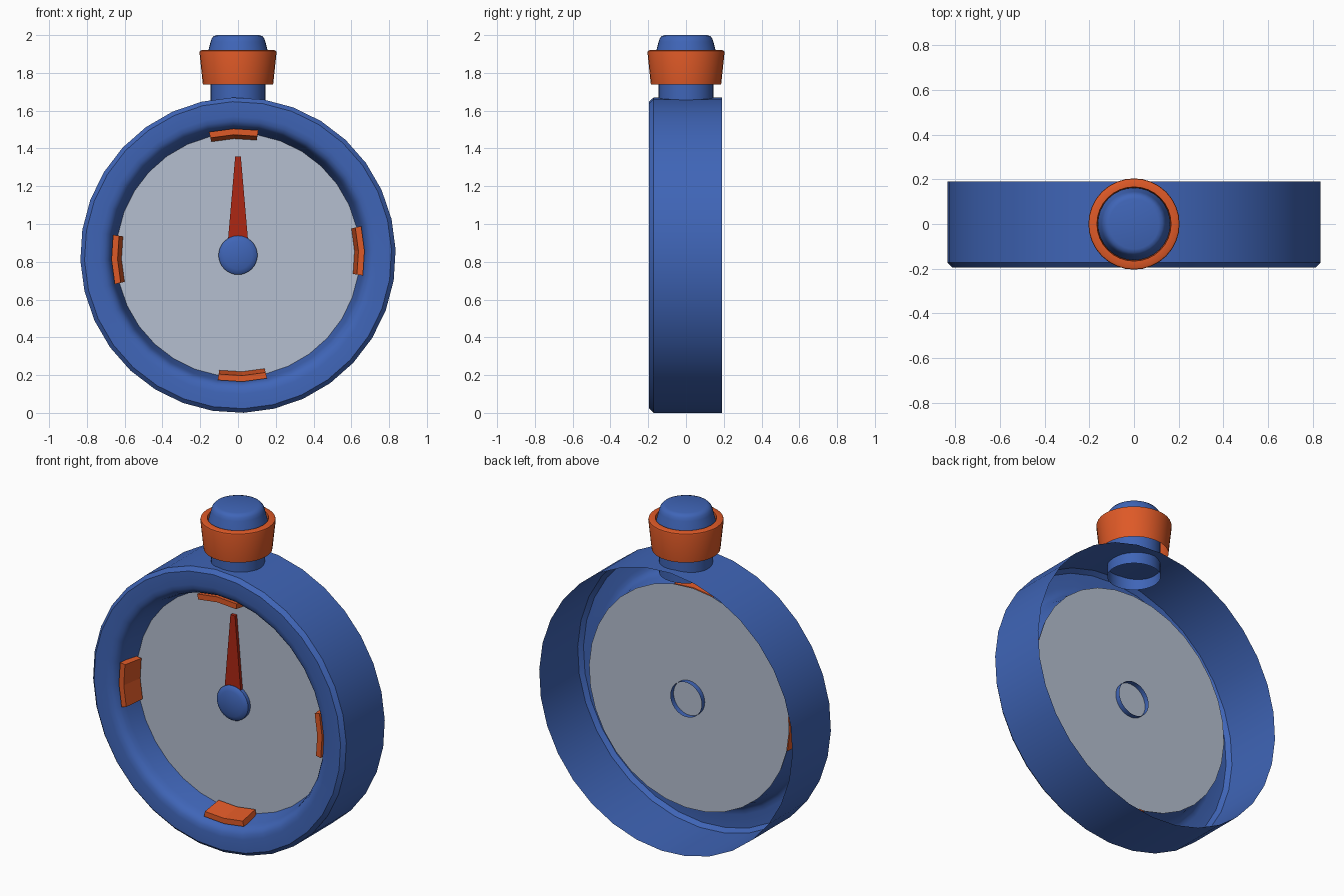
import bpy, bmesh, math

if "Cube" in bpy.data.objects:
    bpy.data.objects.remove(bpy.data.objects["Cube"])

CZ = 0.835                 # height of the dial centre
TURN = math.radians(2)     # slight twist of the case facets
SIDES = 32


def material(name, rgb):
    m = bpy.data.materials.new(name)
    m.diffuse_color = (*rgb, 1)
    m.use_nodes = True
    m.node_tree.nodes["Principled BSDF"].inputs["Base Color"].default_value = m.diffuse_color
    return m


blue = material("blue", (0.05, 0.13, 0.475))
orange = material("orange", (0.73, 0.10, 0.02))
red = material("red", (0.42, 0.02, 0.007))
grey = material("pale_grey", (0.46, 0.52, 0.63))


def finish(name, bm, mat, smooth=True):
    mesh = bpy.data.meshes.new(name)
    bm.to_mesh(mesh)
    bm.free()
    mesh.materials.append(mat)
    ob = bpy.data.objects.new(name, mesh)
    bpy.context.collection.objects.link(ob)
    if smooth:
        bpy.ops.object.select_all(action='DESELECT')
        ob.select_set(True)
        bpy.context.view_layer.objects.active = ob
        bpy.ops.object.shade_smooth_by_angle(angle=math.radians(32))
    return ob


def upright(r, h, a):      # spin around the z axis
    return (r * math.cos(a), r * math.sin(a), h)


def facing(r, h, a):       # spin around the dial axis, h points to the front
    return (r * math.cos(a), -h, CZ + r * math.sin(a))


def lathe(name, profile, mat, place, start=0.0, n=SIDES, cap_end=False):
    """Spin (radius, height) points into an open surface."""
    bm = bmesh.new()
    rings = [[bm.verts.new(place(r, h, start + 2 * math.pi * j / n)) for j in range(n)]
             for r, h in profile]
    for lo, hi in zip(rings, rings[1:]):
        for j in range(n):
            k = (j + 1) % n
            bm.faces.new((lo[j], lo[k], hi[k], hi[j]))
    if cap_end:
        bm.faces.new(rings[-1])
    return finish(name, bm, mat)


def arc_block(name, section, mat, middle, step, smooth=False):
    """Sweep a closed section through two facets of the case."""
    bm = bmesh.new()
    cuts = [[bm.verts.new(facing(r, h, middle + s * step)) for r, h in section]
            for s in (-1, 0, 1)]
    m = len(section)
    for a, b in zip(cuts, cuts[1:]):
        for i in range(m):
            k = (i + 1) % m
            bm.faces.new((a[i], b[i], b[k], a[k]))
    bm.faces.new(cuts[0])
    bm.faces.new(cuts[-1][::-1])
    bmesh.ops.recalc_face_normals(bm, faces=bm.faces)
    return finish(name, bm, mat, smooth)


# Case: open at the back, chamfered front rim, rounded lip sloping to the dial
lathe("case", [(0.835, -0.19), (0.835, 0.172), (0.813, 0.195), (0.735, 0.195),
               (0.71, 0.19), (0.69, 0.178), (0.677, 0.158), (0.668, 0.13),
               (0.645, 0.03)], blue, facing, TURN)

# Dial: a single flat disc
bm = bmesh.new()
bm.faces.new([bm.verts.new(facing(0.66, 0.03, TURN + 2 * math.pi * j / SIDES))
              for j in range(SIDES)])
finish("dial", bm, grey, False)

# Four quarter markers lying on the sloping lip
for q, side in enumerate(("right", "top", "left", "bottom")):
    arc_block("marker_" + side, [(0.658, 0.04), (0.67, 0.165), (0.638, 0.165), (0.617, 0.04)],
              orange, TURN + q * math.pi / 2, 2 * math.pi / SIDES)

# Tapered hand
bm = bmesh.new()
outline = [(-0.062, 0.81), (0.062, 0.81), (0.015, 1.357), (-0.015, 1.357)]
back = [bm.verts.new((x, -0.031, z)) for x, z in outline]
front = [bm.verts.new((x, -0.05, z)) for x, z in outline]
bm.faces.new(front)
bm.faces.new(back[::-1])
for i in range(4):
    k = (i + 1) % 4
    bm.faces.new((back[i], back[k], front[k], front[i]))
finish("hand", bm, red, False)

# Domed hub, open behind
lathe("hub", [(0.103, 0.0), (0.103, 0.052), (0.095, 0.06), (0.075, 0.067),
              (0.04, 0.073), (0.012, 0.075)], blue, facing, cap_end=True)

# Stem, open at the bottom inside the case
lathe("stem", [(0.145, 1.595), (0.145, 1.90)], blue, upright)

# Flared collar
lathe("collar", [(0.186, 1.738), (0.204, 1.908), (0.202, 1.916), (0.194, 1.92),
                 (0.166, 1.92), (0.162, 1.88)], orange, upright)

# Push button with a rounded top
lathe("button", [(0.145, 1.88), (0.162, 1.90), (0.145, 1.965), (0.139, 1.983),
                 (0.128, 1.995), (0.112, 2.0)], blue, upright, cap_end=True)
